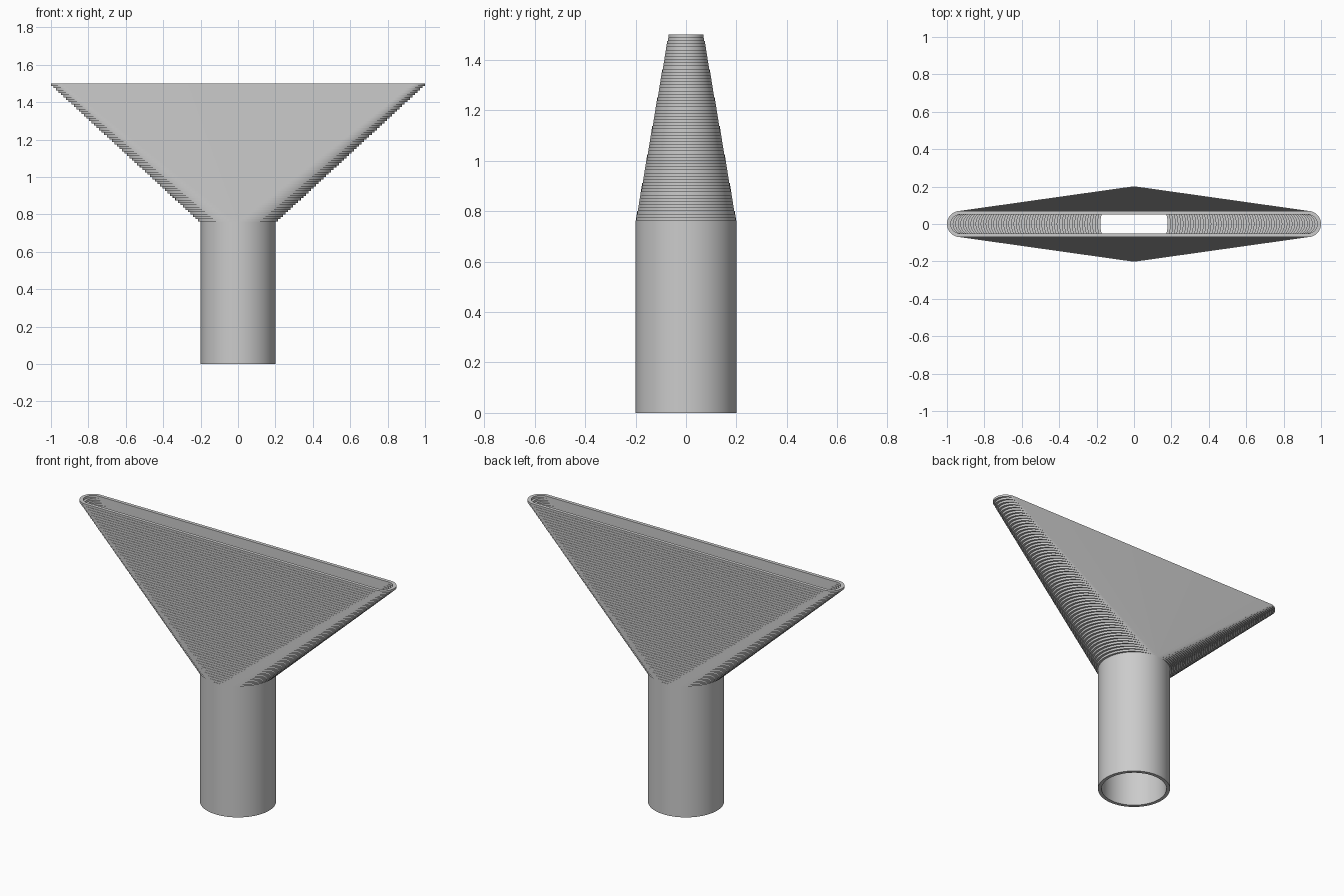
import bpy
import bmesh
from math import cos, sin, pi

cube = bpy.data.objects.get("Cube")
if cube:
    bpy.data.objects.remove(cube, do_unlink=True)

LAYERS = 60
CAP_STEPS = 40
WALL = 0.02
JOINT, TOP = 0.75, 1.5
TUBE_R, LIP_R, LIP_HALF = 0.2, 0.07, 0.93

grey = bpy.data.materials.new("plain grey")
grey.use_nodes = True
colour = (0.6, 0.6, 0.6, 1)
grey.diffuse_color = colour
grey.node_tree.nodes["Principled BSDF"].inputs["Base Color"].default_value = colour


def stadium(half, radius, z):
    """Outline of a slot with round ends; a circle when half is zero."""
    points = []
    for side in (1, -1):
        for i in range(CAP_STEPS + 1):
            a = -pi / 2 + pi * i / CAP_STEPS
            points.append((side * (half + radius * cos(a)), side * radius * sin(a), z))
    return points


def skin(name, rings):
    """Bridge a row of outlines into one smooth-shaded surface."""
    bm = bmesh.new()
    loops = [[bm.verts.new(p) for p in ring] for ring in rings]
    for low, high in zip(loops, loops[1:]):
        for i in range(len(low)):
            j = (i + 1) % len(low)
            bm.faces.new((low[i], low[j], high[j], high[i]))
    bmesh.ops.remove_doubles(bm, verts=bm.verts, dist=1e-5)
    mesh = bpy.data.meshes.new(name)
    bm.to_mesh(mesh)
    bm.free()
    mesh.materials.append(grey)
    obj = bpy.data.objects.new(name, mesh)
    bpy.context.collection.objects.link(obj)
    bpy.ops.object.select_all(action="DESELECT")
    obj.select_set(True)
    bpy.context.view_layer.objects.active = obj
    bpy.ops.object.shade_smooth_by_angle(angle=pi / 6)
    return obj


# Round hollow tube, open at the joint with the nozzle
skin("tube", [stadium(0, TUBE_R, JOINT), stadium(0, TUBE_R, 0),
              stadium(0, TUBE_R - WALL, 0), stadium(0, TUBE_R - WALL, JOINT)][::-1])


# Flared nozzle of stacked slices, stepped outside and inside
def stack(inset):
    rings = []
    for k in range(LAYERS):
        t = k / (LAYERS - 1)
        radius = TUBE_R + (LIP_R - TUBE_R) * t - inset
        for edge in (k, k + 1):
            z = JOINT + (TOP - JOINT) * edge / LAYERS
            rings.append(stadium(LIP_HALF * t, radius, z))
    return rings


skin("flared_nozzle", stack(0) + stack(WALL)[::-1])
